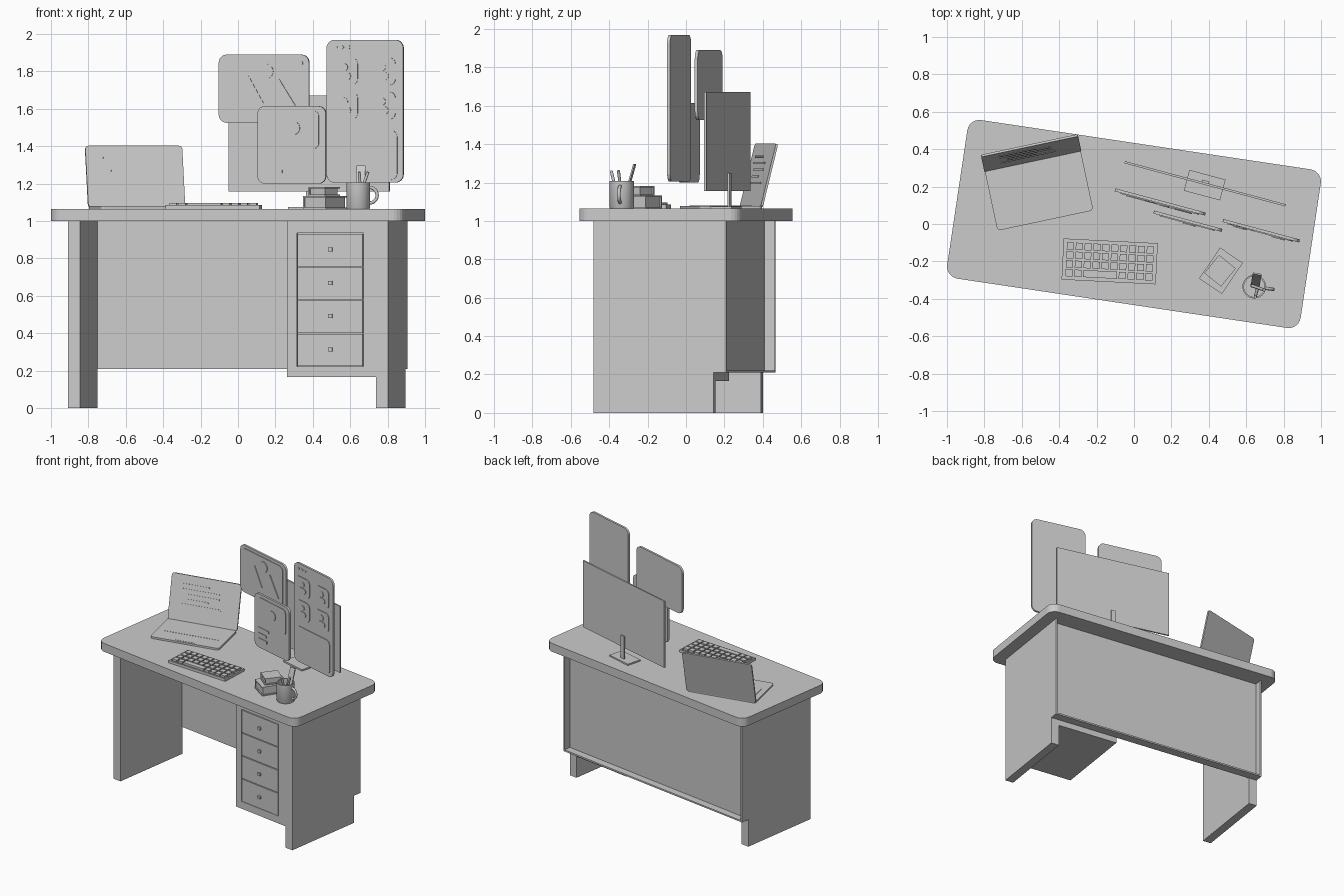
import bpy, bmesh
from math import radians, cos, sin, pi
from mathutils import Matrix, Vector

if "Cube" in bpy.data.objects:
    bpy.data.objects.remove(bpy.data.objects["Cube"])


def frame(x, y, z, deg=0, tilt=0):
    return (Matrix.Translation((x, y, z)) @ Matrix.Rotation(radians(deg), 4, 'Z')
            @ Matrix.Rotation(radians(tilt), 4, 'X'))


def finish(name, bm, M, smooth=False):
    bmesh.ops.recalc_face_normals(bm, faces=bm.faces)
    me = bpy.data.meshes.new(name)
    bm.to_mesh(me)
    bm.free()
    ob = bpy.data.objects.new(name, me)
    bpy.context.collection.objects.link(ob)
    ob.matrix_world = M
    if smooth:
        bpy.ops.object.select_all(action='DESELECT')
        ob.select_set(True)
        bpy.context.view_layer.objects.active = ob
        bpy.ops.object.shade_smooth_by_angle(angle=radians(40))
    return ob


def box(name, M, x0, x1, y0, y1, z0, z1):
    bm = bmesh.new()
    bmesh.ops.create_cube(bm, size=1)
    for v in bm.verts:
        v.co = Vector(((x0 + x1) / 2 + v.co.x * (x1 - x0), (y0 + y1) / 2 + v.co.y * (y1 - y0),
                       (z0 + z1) / 2 + v.co.z * (z1 - z0)))
    return finish(name, bm, M)


def plate(name, M, pts, z0, z1):
    # flat outline in local XY, extruded from z0 to z1
    bm = bmesh.new()
    f = bm.faces.new([bm.verts.new((x, y, z0)) for x, y in pts])
    ext = bmesh.ops.extrude_face_region(bm, geom=[f])
    up = [g for g in ext['geom'] if isinstance(g, bmesh.types.BMVert)]
    bmesh.ops.translate(bm, verts=up, vec=(0, 0, z1 - z0))
    return finish(name, bm, M)


def rounded(name, M, x0, x1, y0, y1, r, z0, z1, seg=6):
    pts = []
    for cx, cy, a in ((x1 - r, y1 - r, 0), (x0 + r, y1 - r, 90), (x0 + r, y0 + r, 180), (x1 - r, y0 + r, 270)):
        for i in range(seg + 1):
            t = radians(a + 90 * i / seg)
            p = (cx + r * cos(t), cy + r * sin(t))
            if not pts or (Vector(p) - Vector(pts[-1])).length > 1e-5:
                pts.append(p)
    if (Vector(pts[0]) - Vector(pts[-1])).length < 1e-5:
        pts.pop()
    return plate(name, M, pts, z0, z1)


def disc(name, M, x, y, r, z0, z1):
    return rounded(name, M, x - r, x + r, y - r, y + r, r, z0, z1)


def rod(name, a, b, r, sides=12):
    a, b = Vector(a), Vector(b)
    bm = bmesh.new()
    bmesh.ops.create_cone(bm, cap_ends=True, segments=sides, radius1=r, radius2=r, depth=(b - a).length)
    M = Matrix.Translation((a + b) / 2) @ (b - a).to_track_quat('Z', 'Y').to_matrix().to_4x4()
    return finish(name, bm, M, True)


# Desk
D = frame(0, 0, 0, -8.5)
rounded("desk_top", D, -.9555, .9555, -.4286, .4286, .065, 1.0, 1.065)
for side, s in (("left", -1), ("right", 1)):
    a, b = sorted((s * .80, s * .865))
    box(side + "_leg_panel", D, a, b, -.357, .275, 0, 1.0)
    a, b = sorted((s * .853, s * .865))
    box(side + "_back_rim", D, a, b, .275, .341, .21, 1.0)
box("back_panel", D, -.865, .865, .272, .285, .21, 1.0)
box("back_bottom_rim", D, -.865, .865, .275, .341, .21, .222)

# Drawer cabinet
box("cabinet_body", D, .317, .80, -.335, .275, .165, 1.0)
box("cabinet_left_stile", D, .317, .372, -.357, -.335, .165, 1.0)
box("cabinet_right_stile", D, .731, .80, -.357, -.335, .165, 1.0)
box("cabinet_top_rail", D, .372, .731, -.357, -.335, .935, 1.0)
box("cabinet_bottom_rail", D, .372, .731, -.357, -.335, .165, .222)
for i in range(4):
    z = .224 + i * .178
    box("drawer_front", D, .376, .727, -.357, -.335, z, z + .172)
    box("drawer_knob", D, .542, .564, -.372, -.357, z + .079, z + .1)

# Monitor on its stand
S = frame(.38, .215, 0, -15)
box("monitor_screen", S, -.445, .445, -.006, .006, 1.157, 1.672)
box("monitor_neck", S, -.018, .018, .006, .018, 1.07, 1.25)
box("monitor_base", S, -.1, .1, -.065, .05, 1.065, 1.076)

# Picture panel
A = frame(.14, .118, 1.7075, -15, 90)
rounded("picture_panel", A, -.25, .25, -.1825, .1825, .045, -.008, .008)
rounded("picture_inset", A, -.217, .217, -.152, .16, .03, .008, .013)
disc("picture_sun", A, .014, .092, .04, .013, .018)
plate("picture_mountain_left", A, [(-.185, -.095), (.01, -.095), (-.083, .07)], .013, .017)
plate("picture_mountain_right", A, [(-.01, -.095), (.18, -.095), (.085, .055)], .013, .019)

# Text card panel
B = frame(.288, .015, 1.407, -15, 90)
rounded("card_panel", B, -.189, .189, -.207, .207, .04, -.008, .008)
rounded("card_image", B, -.155, .152, -.02, .183, .03, .008, .013)
disc("card_icon", B, .012, .09, .036, .013, .018)
for y, w in ((-.057, .11), (-.1, .085), (-.142, .092)):
    box("card_bar", B, -.143, -.143 + w, y - .009, y + .009, .008, .013)

# Contact tiles panel
C = frame(.68, -.036, 1.587, -15, 90)
rounded("tile_panel", C, -.212, .212, -.382, .382, .045, -.008, .008)
for i in range(3):
    disc("tile_panel_dot", C, -.16 + i * .035, .342, .009, .008, .012)
for x in (-.112, .097):
    for y in (.213, .03):
        rounded("tile", C, x - .073, x + .073, y - .072, y + .072, .03, .008, .013)
        disc("tile_head", C, x, y + .022, .02, .013, .018)
        rounded("tile_shoulders", C, x - .036, x + .036, y - .046, y - .006, .019, .013, .018)
rounded("wide_tile", C, -.183, .18, -.367, -.102, .035, .008, .013)

# Laptop
L = frame(-.508, .18, 1.065, 12)
rounded("laptop_base", L, -.262, .262, -.165, .168, .02, 0, .014)
rounded("laptop_touchpad", L, -.075, .075, -.15, -.07, .008, .014, .0155)
box("laptop_keyboard_area", L, -.22, .22, -.04, .12, .014, .0155)
P = L @ frame(0, .163, .008, 0, 76)
rounded("laptop_screen", P, -.265, .265, 0, .338, .018, -.006, .006)
for i, (x, w) in enumerate(((-.17, .2), (-.17, .28), (-.13, .24), (-.13, .16), (-.17, .3))):
    y = .27 - i * .036
    box("screen_text_bar", P, x, x + w, y - .005, y + .005, .006, .009)

# Keyboard
K = frame(-.13, -.2, 1.065, -2.9)
box("keyboard_base", K, -.252, .252, -.11, .11, 0, .014)
for s in (-1, 1):
    a, b = sorted((s * .24, s * .252))
    box("keyboard_side_rim", K, a, b, -.11, .11, .014, .02)
    a, b = sorted((s * .1, s * .11))
    box("keyboard_edge_rim", K, -.24, .24, a, b, .014, .02)
for row in range(4):
    for col in range(10):
        if row == 0 and 3 <= col <= 5:
            continue
        x, y = (col - 4.5) * .0475, (row - 1.5) * .048
        w = .019
        x1 = x + w + (.1425 if row == 0 and col == 2 else 0)
        box("key", K, x - w, x1, y - .019, y + .019, .014, .03)


# Books
def book(name, x, y, z, deg, l, w, h):
    M = frame(x, y, z, deg)
    c = .008
    box(name + "_bottom_cover", M, -l / 2, l / 2, -w / 2, w / 2, 0, c)
    box(name + "_top_cover", M, -l / 2, l / 2, -w / 2, w / 2, h - c, h)
    box(name + "_spine", M, -l / 2, l / 2, w / 2 - c, w / 2, c, h - c)
    box(name + "_pages", M, -l / 2 + c, l / 2 - c, -w / 2 + c, w / 2 - c, c, h - c)


book("large_book", .465, -.25, 1.065, 56, .2, .147, .068)
book("small_book", .46, -.25, 1.133, 51, .125, .115, .05)

# Mug: turned profile with a swept handle
bm = bmesh.new()
prof = [(0, 0), (.06, 0), (.063, .005), (.063, .142), (.055, .142), (.055, .012), (0, .012)]
vs = [bm.verts.new((r, 0, z)) for r, z in prof]
es = [bm.edges.new(p) for p in zip(vs, vs[1:])]
bmesh.ops.spin(bm, geom=vs + es, cent=(0, 0, 0), axis=(0, 0, 1), angle=2 * pi, steps=32)
bmesh.ops.remove_doubles(bm, verts=bm.verts, dist=1e-5)
finish("mug", bm, frame(.643, -.335, 1.065), True)
cu = bpy.data.curves.new("mug_handle", 'CURVE')
cu.dimensions = '3D'
cu.bevel_depth = .009
cu.bevel_resolution = 2
sp = cu.splines.new('POLY')
sp.points.add(12)
for i, p in enumerate(sp.points):
    t = -pi / 2 + pi * i / 12
    p.co = (.06 + .042 * cos(t), 0, .073 + .042 * sin(t), 1)
handle = bpy.data.objects.new("mug_handle", cu)
bpy.context.collection.objects.link(handle)
handle.matrix_world = frame(.643, -.335, 1.065, -8)

# Pens and ruler in the mug
rod("pencil_left", (.66, -.345, 1.08), (.648, -.39, 1.262), .008)
rod("pencil_right", (.63, -.33, 1.08), (.695, -.352, 1.262), .008)
R = frame(.648, -.328, 1.08, -10, -16)
box("ruler", R, -.024, .024, -.004, .004, 0, .225)
